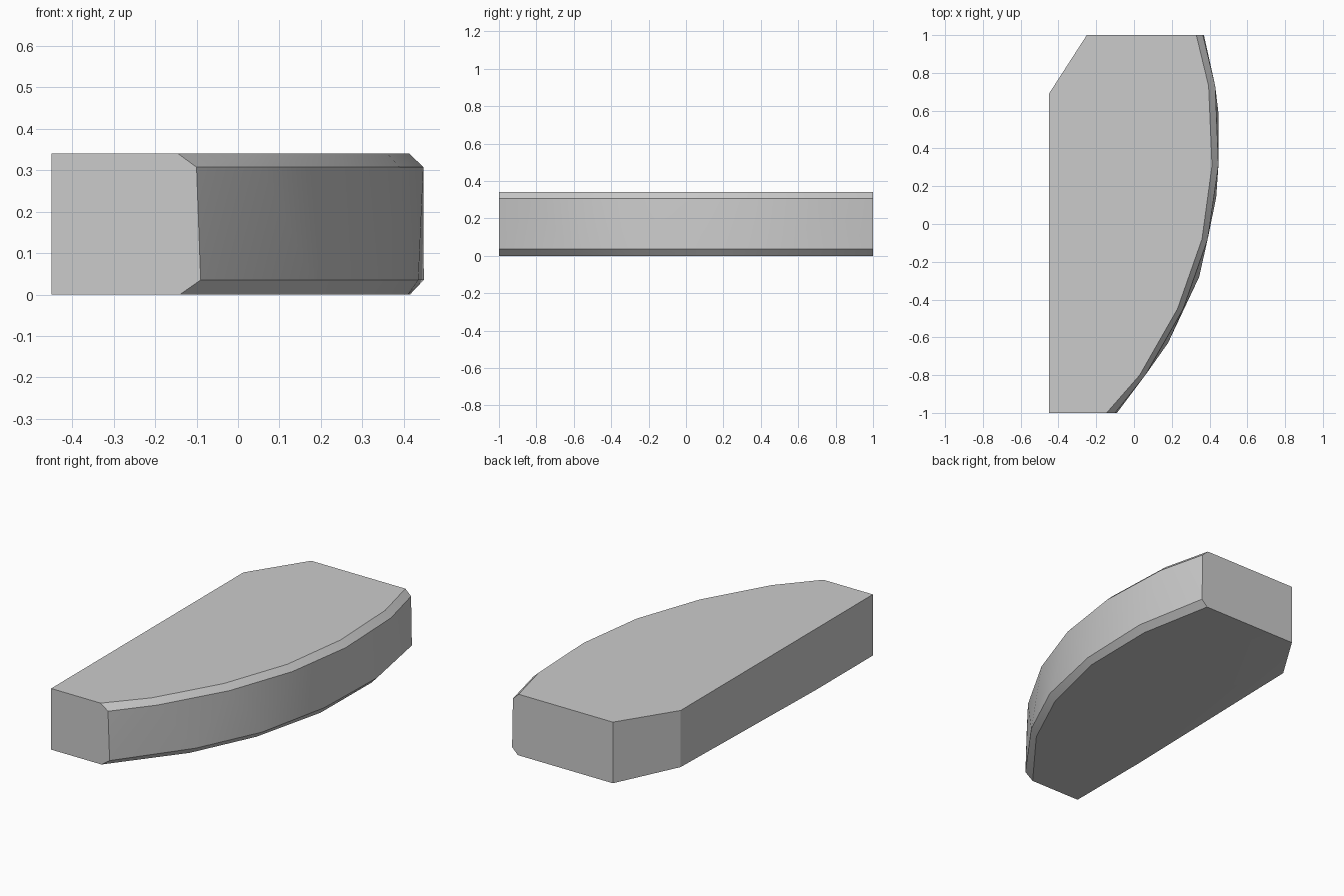
import bpy
import bmesh
import math

cube = bpy.data.objects.get("Cube")
if cube:
    bpy.data.objects.remove(cube, do_unlink=True)

grey = bpy.data.materials.new("plain grey")
grey.use_nodes = True
colour = (0.6, 0.6, 0.6, 1)
grey.diffuse_color = colour
grey.node_tree.nodes["Principled BSDF"].inputs["Base Color"].default_value = colour

HEIGHT = 0.34
bm = bmesh.new()


def row(points, z):
    return [bm.verts.new((x, y, z)) for x, y in points]


def bridge(lower, upper):
    """Join two rows running front to back; quads if equal, else triangles."""
    if len(lower) == len(upper):
        for k in range(len(lower) - 1):
            bm.faces.new((lower[k], lower[k + 1], upper[k + 1], upper[k]))
        return
    i = j = 0
    while i < len(lower) - 1 or j < len(upper) - 1:
        step_low = j == len(upper) - 1 or (
            i < len(lower) - 1 and lower[i + 1].co.y <= upper[j + 1].co.y)
        if step_low:
            bm.faces.new((lower[i], lower[i + 1], upper[j]))
            i += 1
        else:
            bm.faces.new((lower[i], upper[j + 1], upper[j]))
            j += 1


# Curved edge: base, lower rim, upper rim and top, each front to back
base = row([(-0.14, -1), (0.145, -0.63), (0.31, -0.28), (0.41, 0.14),
            (0.415, 0.58), (0.335, 1)], 0)
low_rim = row([(-0.09, -1), (0.18, -0.63), (0.345, -0.28), (0.435, 0.14),
               (0.448, 0.58), (0.37, 1)], 0.035)
high_rim = row([(-0.1, -1), (0.06, -0.8), (0.26, -0.45), (0.39, -0.08),
                (0.447, 0.31), (0.43, 0.73), (0.365, 1)], 0.307)
top = row([(-0.145, -1), (0.03, -0.8), (0.23, -0.45), (0.36, -0.08),
           (0.413, 0.31), (0.395, 0.73), (0.33, 1)], HEIGHT)
for a, b in ((base, low_rim), (low_rim, high_rim), (high_rim, top)):
    bridge(a, b)

# Straight side with the cut back corner
back_t, cut_t, front_t = row([(-0.25, 1), (-0.45, 0.69), (-0.45, -1)], HEIGHT)
back_b, cut_b, mid_b, front_b = row(
    [(-0.25, 1), (-0.45, 0.69), (-0.45, -0.5), (-0.45, -1)], 0)
cut_b.co.z = 0.025

bm.faces.new(top + [back_t, cut_t, front_t])
bm.faces.new(base + [back_b, mid_b, front_b])
bm.faces.new((back_b, cut_b, mid_b))
bm.faces.new((back_b, cut_b, cut_t, back_t))
bm.faces.new((cut_b, mid_b, front_b, front_t, cut_t))

# Flat front and back ends
for k, bottom, upper in ((0, front_b, front_t), (-1, back_b, back_t)):
    bm.faces.new((bottom, base[k], low_rim[k], high_rim[k], top[k], upper))

bmesh.ops.recalc_face_normals(bm, faces=bm.faces)
mesh = bpy.data.meshes.new("curved_slab")
bm.to_mesh(mesh)
bm.free()
mesh.materials.append(grey)
slab = bpy.data.objects.new("curved_slab", mesh)
bpy.context.collection.objects.link(slab)

bpy.ops.object.select_all(action="DESELECT")
slab.select_set(True)
bpy.context.view_layer.objects.active = slab
bpy.ops.object.shade_smooth_by_angle(angle=math.radians(30))
